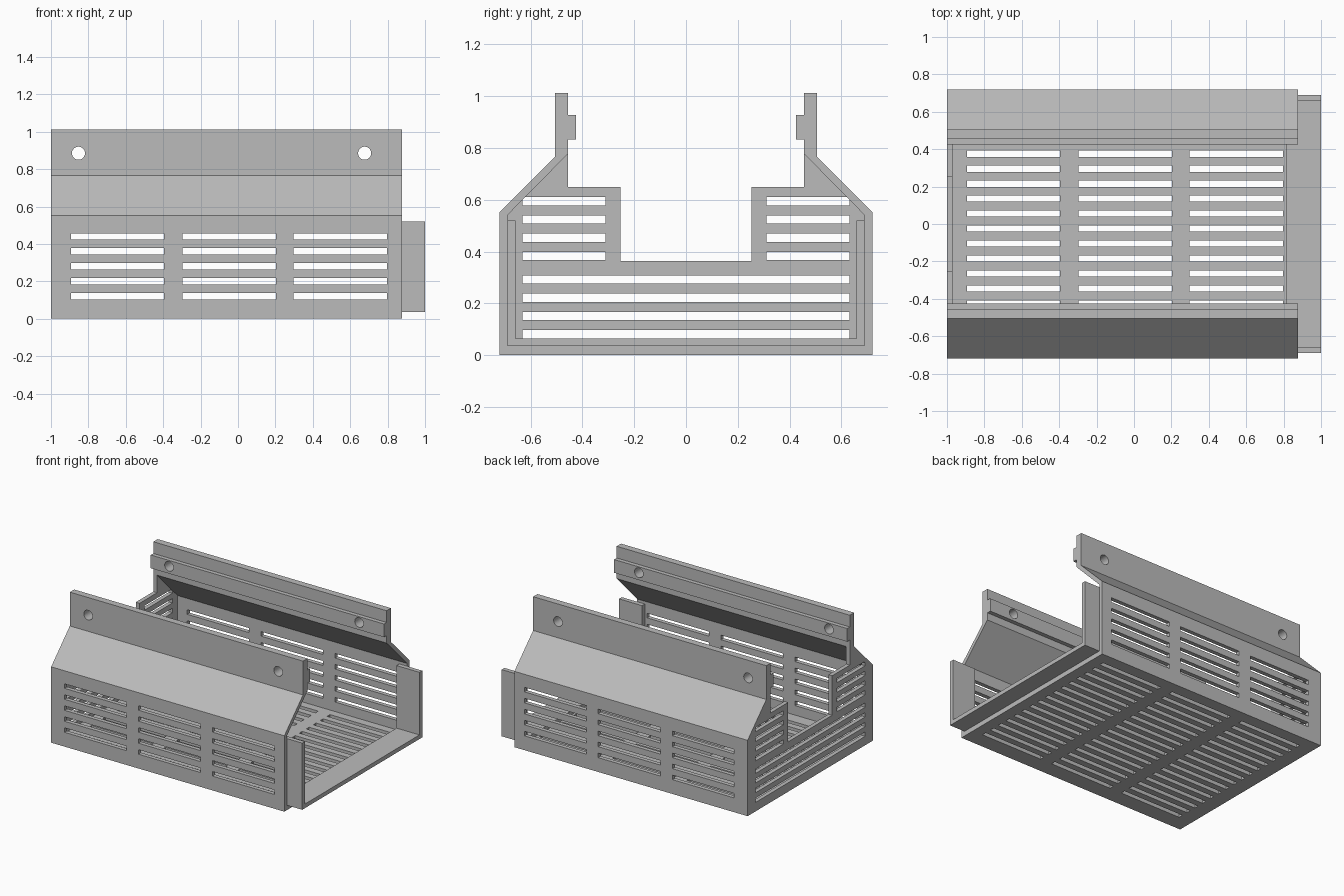
import bpy, bmesh
from mathutils import Matrix, Vector

cube = bpy.data.objects.get("Cube")
if cube:
    bpy.data.objects.remove(cube)

grey = bpy.data.materials.new("light grey plastic")
grey.use_nodes = True
grey.diffuse_color = (0.5, 0.5, 0.5, 1)
grey.node_tree.nodes["Principled BSDF"].inputs["Base Color"].default_value = (0.5, 0.5, 0.5, 1)

WALL = 0.69      # inner side of the long walls
FLOOR = 0.035    # inner side of the floor


def make_object(name, bm):
    bmesh.ops.recalc_face_normals(bm, faces=bm.faces)
    mesh = bpy.data.meshes.new(name)
    bm.to_mesh(mesh)
    bm.free()
    mesh.materials.append(grey)
    obj = bpy.data.objects.new(name, mesh)
    bpy.context.collection.objects.link(obj)
    return obj


def extrude_profile(name, half, x0, x1):
    """Mirror a half profile in y and extrude it along x."""
    outline = half + [(-y, z) for y, z in reversed(half)]
    bm = bmesh.new()
    face = bm.faces.new([bm.verts.new((x0, y, z)) for y, z in outline])
    new = bmesh.ops.extrude_face_region(bm, geom=[face])["geom"]
    verts = [v for v in new if isinstance(v, bmesh.types.BMVert)]
    bmesh.ops.translate(bm, verts=verts, vec=(x1 - x0, 0, 0))
    return make_object(name, bm)


def add_box(bm, low, high):
    low, high = Vector(low), Vector(high)
    matrix = Matrix.Translation((low + high) / 2) @ Matrix.Diagonal((*(high - low), 1))
    bmesh.ops.create_cube(bm, size=1, matrix=matrix)


def cut(obj, bm):
    cutter = make_object(obj.name + "_cutter", bm)
    cutter.hide_render = True
    cutter.hide_set(True)
    mod = obj.modifiers.new("openings", "BOOLEAN")
    mod.operation = "DIFFERENCE"
    mod.solver = "EXACT"
    mod.object = cutter
    bpy.context.view_layer.objects.active = obj
    bpy.ops.object.modifier_apply(modifier=mod.name)
    bpy.data.objects.remove(cutter)


# Main tray: floor, long walls, sloped shoulders, flanges and inner rails
shell = extrude_profile("tray_shell", [
    (0.72, 0), (0.72, 0.552), (0.505, 0.767), (0.505, 1.013),
    (0.455, 1.013), (0.455, 0.928), (0.425, 0.928), (0.425, 0.832),
    (0.455, 0.832), (0.455, 0.778), (WALL, 0.54), (WALL, FLOOR)], -1, 0.877)

# Vent slots in the long walls and floor, and screw holes in the flanges
bm = bmesh.new()
for x0, x1 in ((-0.892, -0.395), (-0.298, 0.203), (0.298, 0.797)):
    for i in range(5):
        z = 0.104 + 0.08 * i
        add_box(bm, (x0, -1, z), (x1, 1, z + 0.033))
    for i in range(16):
        y = -0.601 + 0.08 * i
        add_box(bm, (x0, y, -0.1), (x1, y + 0.033, 0.07))
for x in (-0.853, 0.677):
    bmesh.ops.create_cone(bm, cap_ends=True, segments=32, radius1=0.035, radius2=0.035, depth=2,
                          matrix=Matrix.Translation((x, 0, 0.885)) @ Matrix.Rotation(1.5707963, 4, "X"))
cut(shell, bm)

# Closed end panel with a stepped notch
end = extrude_profile("end_panel", [
    (WALL, FLOOR), (WALL, 0.54), (0.455, 0.778), (0.455, 0.65),
    (0.253, 0.65), (0.253, 0.363)], -1, -0.97)

# Vent slots: full width below the notch, split on either side of it
bm = bmesh.new()
for i in range(4):
    z = 0.065 + 0.0705 * i
    add_box(bm, (-1.1, -0.632, z), (-0.9, 0.632, z + 0.032))
    z = 0.367 + 0.0705 * i
    for a, b in ((-0.632, -0.31), (0.31, 0.632)):
        add_box(bm, (-1.1, a, z), (-0.9, b, z + 0.032))
cut(end, bm)

# U-shaped joining lip at the open end
extrude_profile("joining_lip", [
    (WALL, FLOOR), (WALL, 0.52), (0.658, 0.52), (0.658, 0.065)], 0.815, 1)
